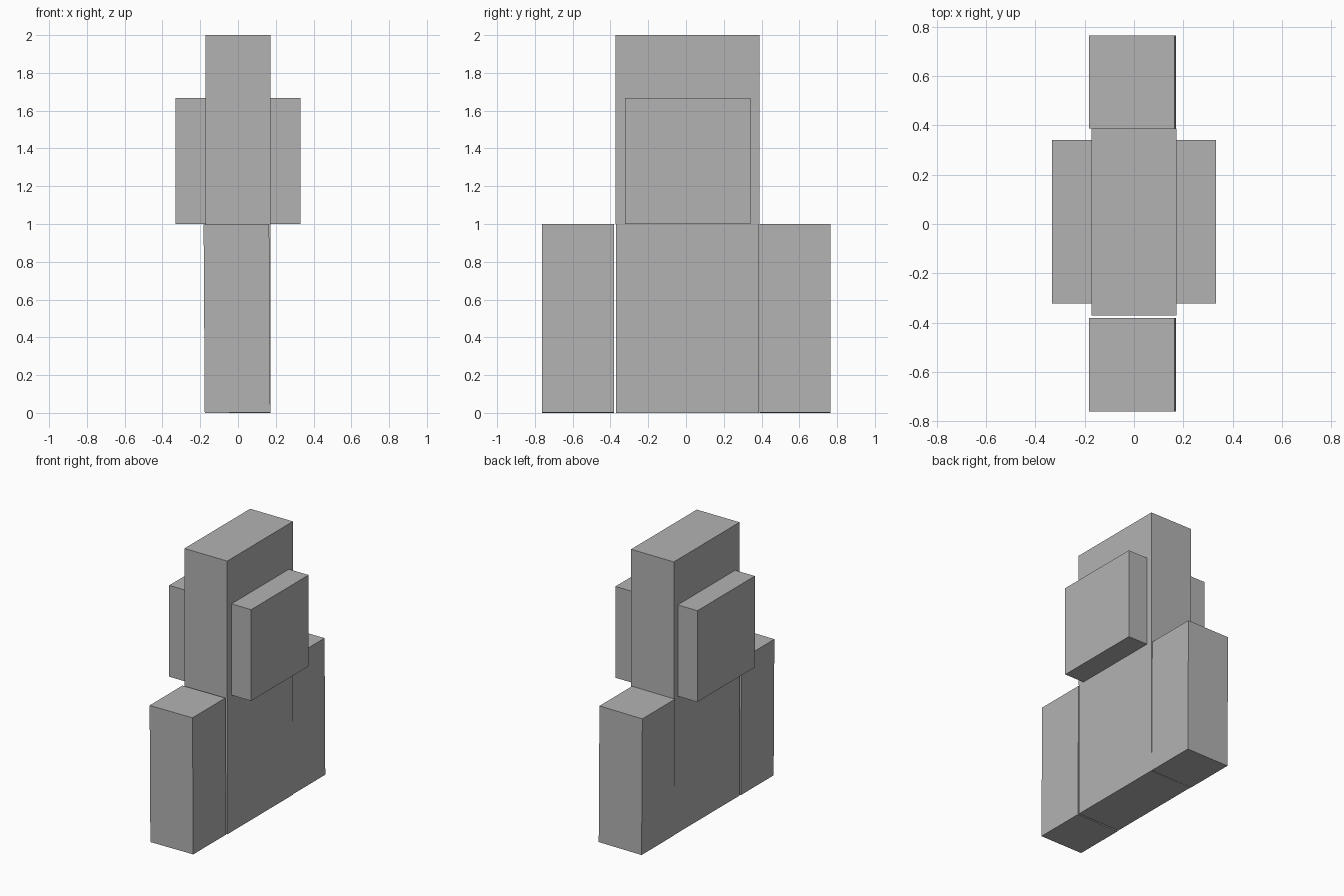
import bpy
import bmesh
from mathutils import Matrix, Vector

cube = bpy.data.objects.get("Cube")
if cube:
    bpy.data.objects.remove(cube, do_unlink=True)

GREY = (0.45, 0.45, 0.45, 1.0)
grey = bpy.data.materials.new("plain_grey")
grey.use_nodes = True
grey.diffuse_color = GREY
grey.node_tree.nodes["Principled BSDF"].inputs["Base Color"].default_value = GREY


def box(name, low, high, lean=0.0):
    """Box between two corners, leaning sideways about its centre."""
    low, high = Vector(low), Vector(high)
    size = high - low
    bm = bmesh.new()
    bmesh.ops.create_cube(bm, size=1, matrix=Matrix.Diagonal((*size, 1)))
    mesh = bpy.data.meshes.new(name)
    bm.to_mesh(mesh)
    bm.free()
    mesh.materials.append(grey)
    obj = bpy.data.objects.new(name, mesh)
    obj.location = (low + high) / 2
    obj.rotation_euler.y = lean
    bpy.context.collection.objects.link(obj)
    return obj


HALF = 0.173   # half thickness of the limbs and torso
SPLIT = 0.015  # seam between the two upper limbs

# Lower row: torso with an arm at each end
box("torso", (-HALF, -0.37, 0), (HALF, 0.387, 1))
box("front_arm", (-0.179, -0.762, 0.001), (0.168, -0.382, 0.999), -0.006)
box("back_arm", (-0.179, 0.388, 0.001), (0.168, 0.765, 0.999), -0.006)

# Upper row: two legs side by side, with the wide head block through them
box("front_leg", (-HALF, -0.372, 1), (HALF, SPLIT, 2))
box("back_leg", (-HALF, SPLIT, 1), (HALF, 0.388, 2))
box("head", (-0.332, -0.322, 1), (0.332, 0.342, 1.668))
